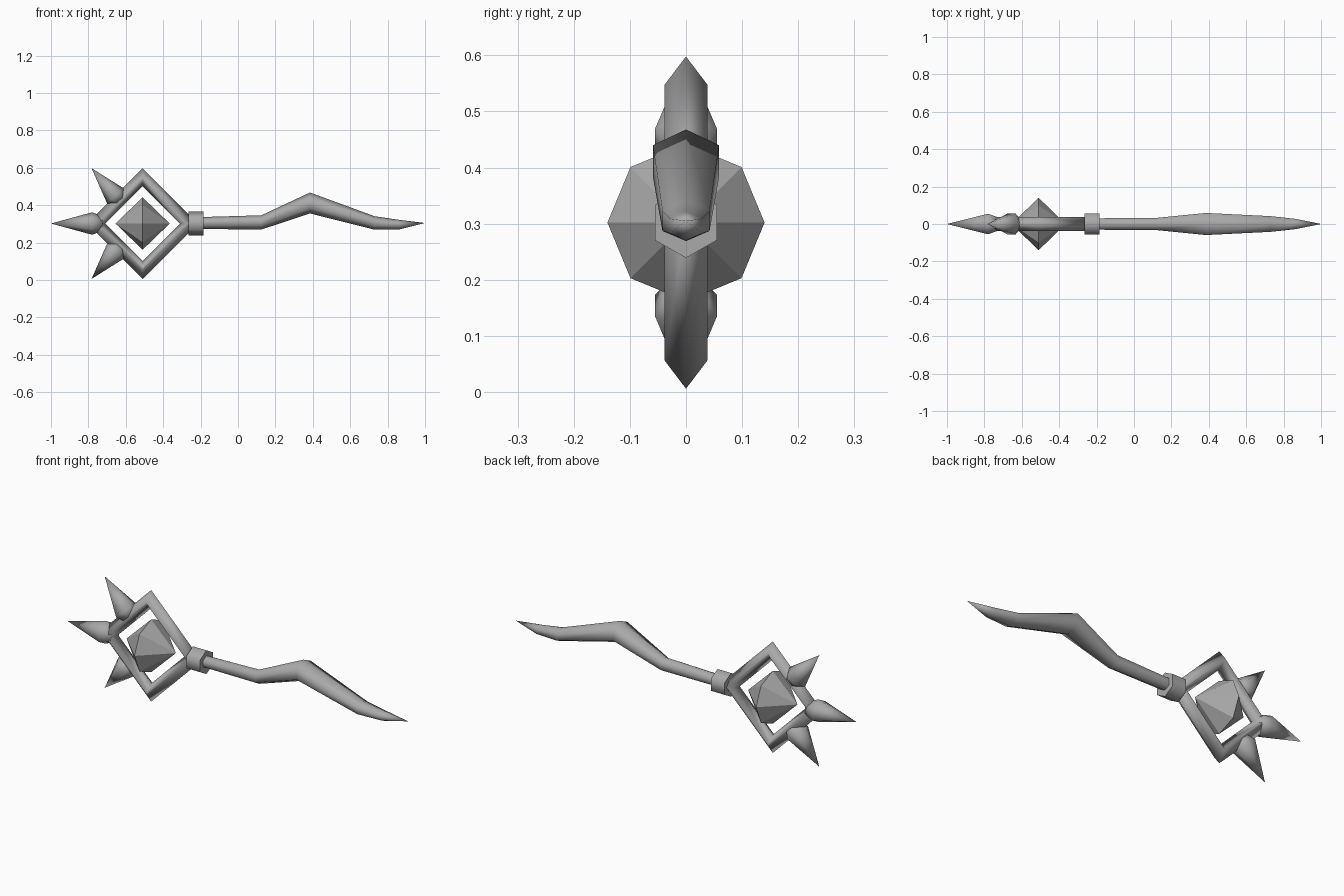
import bpy, bmesh, math
from mathutils import Vector

cube = bpy.data.objects.get("Cube")
if cube:
    bpy.data.objects.remove(cube)

grey = bpy.data.materials.new("plain_grey")
grey.use_nodes = True
grey.diffuse_color = (0.4, 0.4, 0.4, 1)
grey.node_tree.nodes["Principled BSDF"].inputs["Base Color"].default_value = (0.4, 0.4, 0.4, 1)

MID = 0.302      # height of the long axis
HEAD = -0.51     # centre of the diamond head


def finish(name, bm, smooth=None):
    bmesh.ops.recalc_face_normals(bm, faces=bm.faces[:])
    mesh = bpy.data.meshes.new(name)
    bm.to_mesh(mesh)
    bm.free()
    mesh.materials.append(grey)
    obj = bpy.data.objects.new(name, mesh)
    bpy.context.collection.objects.link(obj)
    if smooth:
        bpy.ops.object.select_all(action="DESELECT")
        obj.select_set(True)
        bpy.context.view_layer.objects.active = obj
        bpy.ops.object.shade_smooth_by_angle(angle=math.radians(smooth))
    return obj


def loft(bm, rings, closed=False):
    """Bridge rings of points; a single-point ring makes a pointed end."""
    loops = [[bm.verts.new(p) for p in ring] for ring in rings]
    pairs = list(zip(loops, loops[1:]))
    if closed:
        pairs.append((loops[-1], loops[0]))
    for a, b in pairs:
        n = max(len(a), len(b))
        for i in range(n):
            j = (i + 1) % n
            corners = [a[i % len(a)], a[j % len(a)], b[j % len(b)], b[i % len(b)]]
            bm.faces.new(list(dict.fromkeys(corners)))
    if not closed:
        for end in (loops[0], loops[-1]):
            if len(end) > 2:
                bm.faces.new(end)


def section(centre, up, half_up, half_side, sides=6):
    """Polygon across the shape, with one corner pointing along up."""
    if half_up == 0:
        return [centre]
    scale = half_side / math.sin(math.pi / 3) if sides == 6 else half_side
    return [centre + up * (half_up * math.cos(t)) + Vector((0, scale * math.sin(t), 0))
            for t in (math.tau * i / sides for i in range(sides))]


UP = Vector((0, 0, 1))

# Crooked shaft: x, centre height, half height, half width
bm = bmesh.new()
stations = [(-0.25, 0.304, 0.031, 0.03), (0.125, 0.308, 0.038, 0.033),
            (0.385, 0.412, 0.056, 0.059), (0.73, 0.305, 0.036, 0.042),
            (0.86, 0.296, 0.026, 0.028), (1.0, 0.305, 0, 0)]
loft(bm, [section(Vector((x, 0, z)), UP, h, w) for x, z, h, w in stations])
finish("shaft", bm, 70)

# Six-sided collar
bm = bmesh.new()
loft(bm, [section(Vector((x, 0, MID)), UP, 0.063, 0.055) for x in (-0.265, -0.185)])
finish("collar", bm, 70)

# Diamond frame: one cross-section swept through four corners
bm = bmesh.new()
profile = [(0.296, 0), (0.246, 0.038), (0.236, 0.038),
           (0.2, 0), (0.236, -0.038), (0.246, -0.038)]
directions = [(1, 0), (0, 1), (-1, 0), (0, -1)]
loft(bm, [[Vector((HEAD + r * dx, y, MID + r * dz)) for r, y in profile]
          for dx, dz in directions], closed=True)
finish("diamond_frame", bm, 100)

# Spikes: tip, widest point and buried root
def spike(name, tip, wide, root):
    tip, wide, root = (Vector((x, 0, MID + z)) for x, z in (tip, wide, root))
    axis = (wide - tip).normalized()
    up = Vector((-axis.z, 0, axis.x))
    bm = bmesh.new()
    loft(bm, [[tip], section(wide, up, 0.06, 0.055), section(root, up, 0.04, 0.035)])
    finish(name, bm, 80)


spike("end_spike", (-1.0, 0), (-0.78, 0), (-0.725, 0))
for name, s in (("upper_spike", 1), ("lower_spike", -1)):
    spike(name, (-0.783, 0.296 * s), (-0.655, 0.148 * s), (-0.63, 0.121 * s))

# Faceted gem: eight-sided double cone along x
bm = bmesh.new()
loft(bm, [[Vector((HEAD - 0.145, 0, MID))],
          section(Vector((HEAD, 0, MID)), UP, 0.14, 0.14, 8),
          [Vector((HEAD + 0.145, 0, MID))]])
finish("gem", bm)
